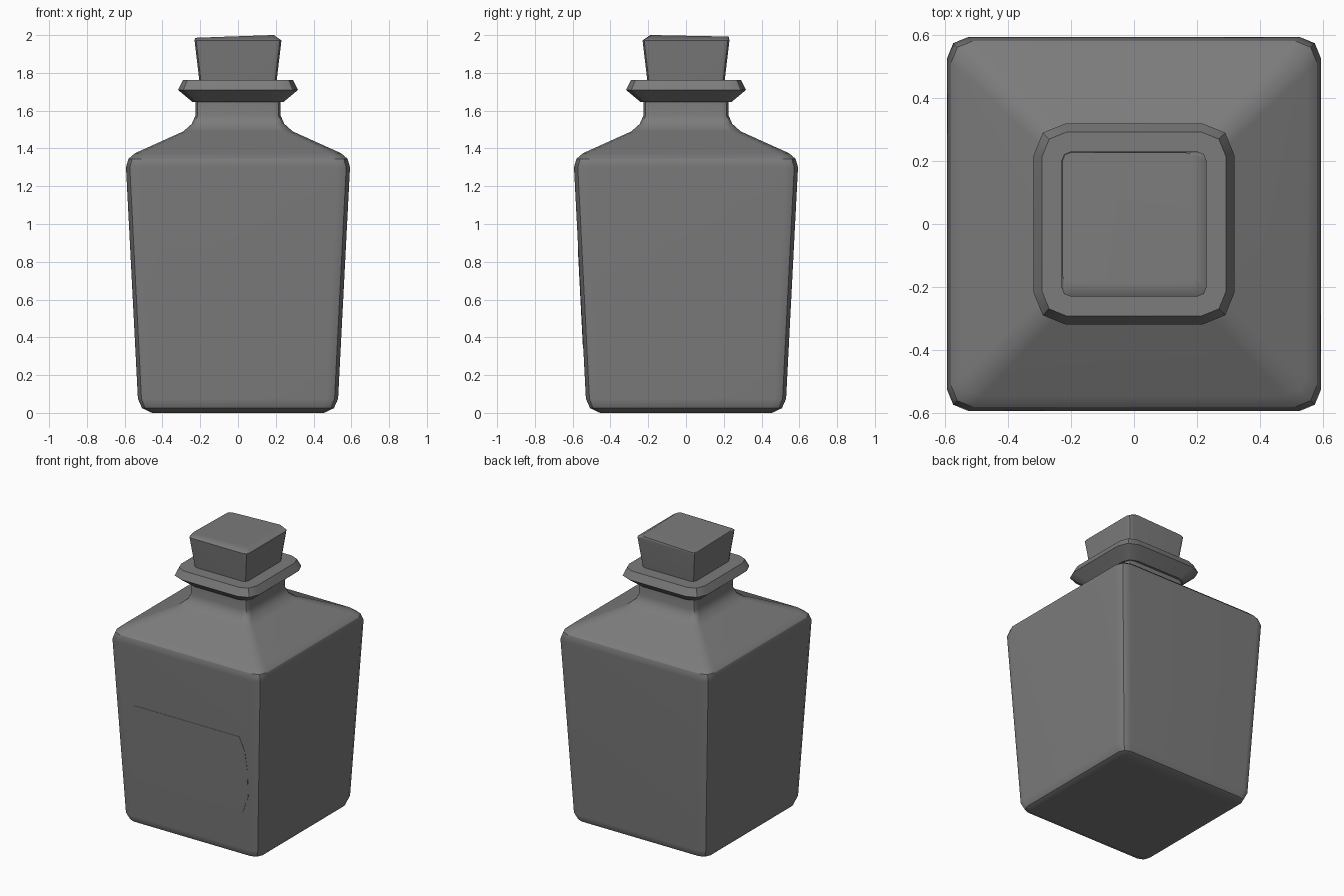
import bpy, bmesh, math

if "Cube" in bpy.data.objects:
    bpy.data.objects.remove(bpy.data.objects["Cube"])

# Dark grey shared by every part
dark = bpy.data.materials.new("dark_grey")
dark.diffuse_color = (0.2, 0.2, 0.2, 1)
dark.use_nodes = True
dark.node_tree.nodes["Principled BSDF"].inputs["Base Color"].default_value = dark.diffuse_color


def finish(bm, name, angle):
    bmesh.ops.recalc_face_normals(bm, faces=bm.faces[:])
    me = bpy.data.meshes.new(name)
    bm.to_mesh(me)
    bm.free()
    me.materials.append(dark)
    ob = bpy.data.objects.new(name, me)
    bpy.context.collection.objects.link(ob)
    bpy.ops.object.select_all(action='DESELECT')
    ob.select_set(True)
    bpy.context.view_layer.objects.active = ob
    bpy.ops.object.shade_smooth_by_angle(angle=math.radians(angle))
    # Keep the large walls reading flat
    ob.modifiers.new("flat_walls", 'WEIGHTED_NORMAL').keep_sharp = True
    return ob


def square_ring(h, c):
    """Square of half-width h, corners cut by c in two segments."""
    k = h - 0.29 * c
    corner = [(h, h - c), (k, k), (h - c, h)]
    pts = []
    for i in range(4):
        for x, y in corner:
            for _ in range(i):
                x, y = -y, x
            pts.append((x, y))
    return pts


def loft(name, profile, angle, edit=None):
    """Skin square rings given as (half-width, corner cut, z), capping both ends."""
    bm = bmesh.new()
    rings = [[bm.verts.new((x, y, z)) for x, y in square_ring(h, c)] for h, c, z in profile]
    for a, b in zip(rings, rings[1:]):
        for i in range(12):
            j = (i + 1) % 12
            bm.faces.new((a[i], a[j], b[j], b[i]))
    bm.faces.new(rings[0][::-1])
    bm.faces.new(rings[-1])
    if edit:
        edit(rings)
    return finish(bm, name, angle)


# Bottle body: tapered walls, sloped shoulder and flared neck
loft("bottle_body", [
    (0.455, 0.04, 0.0), (0.508, 0.055, 0.025), (0.53, 0.065, 0.075),
    (0.593, 0.07, 1.30), (0.58, 0.07, 1.345), (0.545, 0.065, 1.375),
    (0.29, 0.05, 1.49), (0.245, 0.045, 1.53), (0.225, 0.04, 1.575),
    (0.225, 0.04, 1.67)], 32)

# Lip around the mouth
loft("bottle_lip", [
    (0.20, 0.04, 1.645), (0.24, 0.07, 1.645), (0.318, 0.10, 1.71),
    (0.292, 0.08, 1.762), (0.19, 0.03, 1.762)], 25)


# Stopper: flares upward, with a slightly tilted, off-centre worn top
def tilt_top(rings):
    for v in rings[-1]:
        v.co.x -= 0.018
        v.co.y += 0.018
        v.co.z += 0.035 * v.co.x - 0.02 * v.co.y


loft("stopper", [
    (0.19, 0.03, 1.66), (0.205, 0.03, 1.76), (0.23, 0.03, 1.972),
    (0.208, 0.025, 1.99)], 35, tilt_top)

# Label: thin cut-corner sheet lying on the sloping front wall
outline = [(0.41, 0.875), (0.45, 0.78), (0.465, 0.65), (0.465, 0.46), (0.42, 0.34)]
outline += [(-x, z) for x, z in reversed(outline)]
bm = bmesh.new()
layers = [[bm.verts.new((x, -0.526 - 0.0514 * z - off, z)) for x, z in outline]
          for off in (-0.004, 0.002)]
for layer in layers:
    bm.faces.new(layer)
n = len(outline)
for i in range(n):
    j = (i + 1) % n
    bm.faces.new((layers[0][i], layers[0][j], layers[1][j], layers[1][i]))
finish(bm, "front_label", 30)
